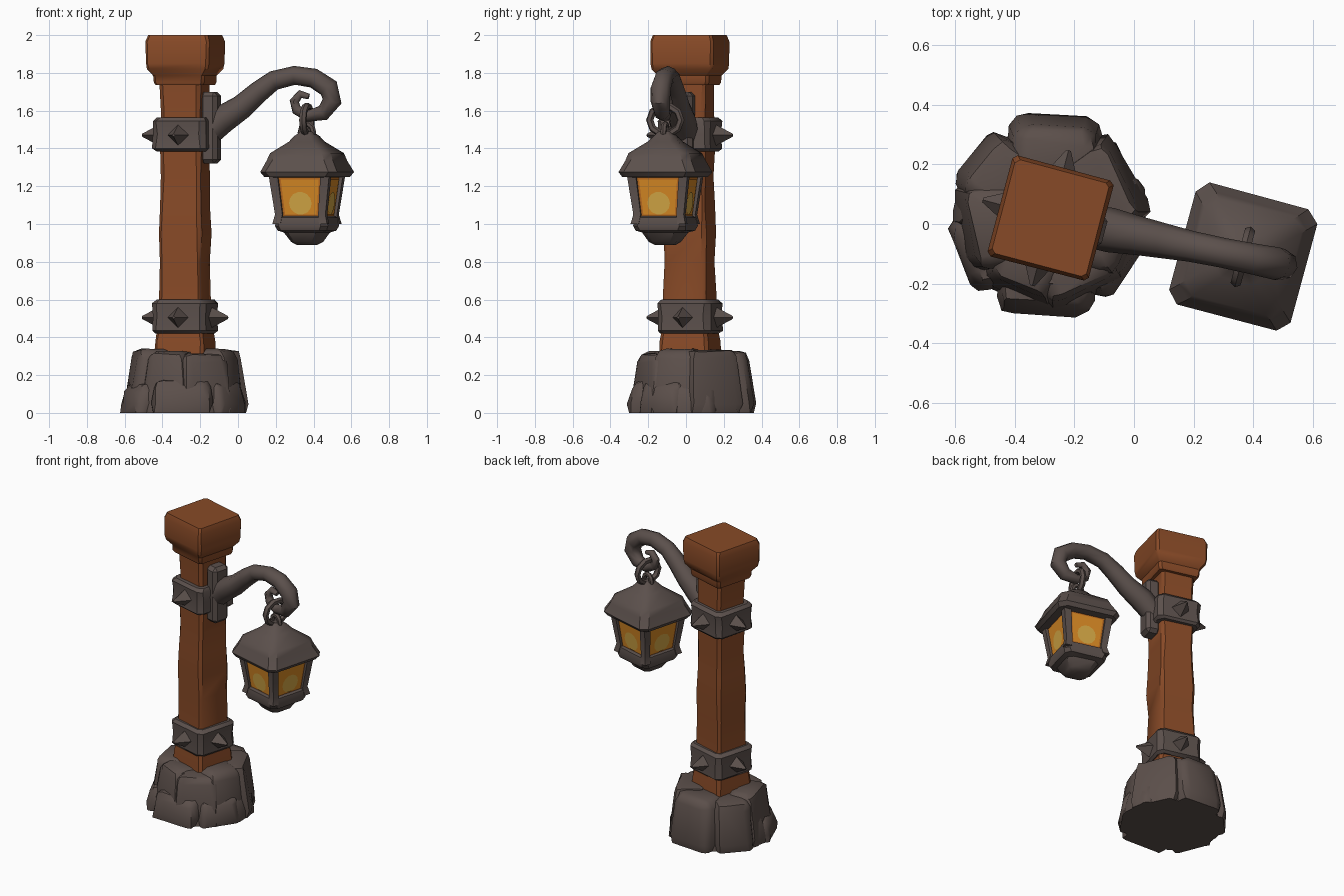
import bpy, bmesh, math, random
from mathutils import Matrix, Vector

if "Cube" in bpy.data.objects:
    bpy.data.objects.remove(bpy.data.objects["Cube"])

random.seed(4)
TURN = math.radians(-15)            # post and lantern are turned about z
POST = (-0.28, 0.02)
LAMP = (0.365, -0.11)


def material(name, rgb):
    m = bpy.data.materials.new(name)
    m.diffuse_color = (*rgb, 1)
    m.use_nodes = True
    m.node_tree.nodes["Principled BSDF"].inputs["Base Color"].default_value = m.diffuse_color
    return m


WOOD = material("wood brown", (0.245, 0.068, 0.020))
IRON = material("dark iron", (0.105, 0.080, 0.072))
STONE = material("dark stone", (0.105, 0.078, 0.069))
RIM = material("deep orange glass", (0.50, 0.15, 0.015))
AMBER = material("amber glass", (0.68, 0.25, 0.018))
GLOW = material("yellow glow", (0.66, 0.39, 0.06))


def finish(bm, name, mats, loc=(0, 0), rot=TURN, smooth=35, fix=True):
    if fix:
        bmesh.ops.recalc_face_normals(bm, faces=bm.faces[:])
    me = bpy.data.meshes.new(name)
    bm.to_mesh(me)
    bm.free()
    ob = bpy.data.objects.new(name, me)
    bpy.context.collection.objects.link(ob)
    for m in mats:
        me.materials.append(m)
    ob.location = (loc[0], loc[1], 0)
    ob.rotation_euler.z = rot
    if smooth:
        bpy.ops.object.select_all(action='DESELECT')
        ob.select_set(True)
        bpy.context.view_layer.objects.active = ob
        bpy.ops.object.shade_smooth_by_angle(angle=math.radians(smooth))
    return ob


def skin(bm, loops, closed=False):
    """Bridge equal vertex loops; cap the ends unless closed."""
    rows = [[bm.verts.new(p) for p in loop] for loop in loops]
    n = len(rows[0])
    pairs = list(zip(rows, rows[1:])) + ([(rows[-1], rows[0])] if closed else [])
    for a, b in pairs:
        for i in range(n):
            j = (i + 1) % n
            bm.faces.new((a[i], a[j], b[j], b[i]))
    if not closed:
        bm.faces.new(rows[0][::-1])
        bm.faces.new(rows[-1])


def loft(name, mat, loc, rings, chamfer=0.02, jitter=0.0):
    """Stack of corner-cut squares given as (z, half width)."""
    loops = []
    for z, h in rings:
        k = h - min(chamfer, h * 0.4)
        corners = [(h, -k), (h, k), (k, h), (-k, h), (-h, k), (-h, -k), (-k, -h), (k, -h)]
        loops.append([(x + random.uniform(-jitter, jitter),
                       y + random.uniform(-jitter, jitter), z) for x, y in corners])
    bm = bmesh.new()
    skin(bm, loops)
    return finish(bm, name, [mat], loc)


def tube(name, path, loc, rot, sides=8, closed=False):
    """Sweep a round section along (x, z, radius) points in the xz plane."""
    loops, n = [], len(path)
    for i, (x, z, r) in enumerate(path):
        a = path[(i - 1) % n] if closed else path[max(i - 1, 0)]
        b = path[(i + 1) % n] if closed else path[min(i + 1, n - 1)]
        t = Vector((b[0] - a[0], b[1] - a[1])).normalized()
        loops.append([(x - t.y * r * math.cos(s), r * math.sin(s), z + t.x * r * math.cos(s))
                      for s in (2 * math.pi * k / sides for k in range(sides))])
    bm = bmesh.new()
    skin(bm, loops, closed)
    return finish(bm, name, [IRON], loc, rot, 50)


def ring(name, z, rx, rz, r, rot):
    pts = [(rx * math.cos(a), z + rz * math.sin(a), r)
           for a in (2 * math.pi * k / 10 for k in range(10))]
    tube(name, pts, LAMP, rot, 6, True)


def rock(name, angle, reach, width, height):
    """Chunky bevelled block whose outer face lies at reach from the post."""
    bm = bmesh.new()
    bmesh.ops.create_cube(bm, size=1)
    for v in bm.verts:
        top = v.co.z > 0
        v.co.x = (reach if not top else reach - 0.045) if v.co.x > 0 else 0.08
        v.co.y *= width * (0.86 if top else 1)
        v.co.z = height if top else 0
        v.co.y += random.uniform(-0.015, 0.015)
    bmesh.ops.bevel(bm, geom=bm.edges[:], offset=0.05, segments=2, profile=0.5,
                    affect='EDGES')
    for v in bm.verts:
        if v.co.z > 0.01:
            v.co += Vector([random.uniform(-0.008, 0.008) for _ in range(3)])
            v.co.z = min(v.co.z, height)
        # widen the underside so the stone sits flat
        if v.co.z < 0.03:
            v.co.z = 0
    finish(bm, name, [STONE], (-0.285, 0.025), math.radians(angle), 40)


# Stone footing: core, tall stones, low stones
bm = bmesh.new()
skin(bm, [[(r * math.cos(k * math.pi / 7), r * math.sin(k * math.pi / 7), z)
           for k in range(14)] for z, r in ((0, 0.31), (0.1, 0.3), (0.31, 0.23))])
finish(bm, "footing_core", [STONE], (-0.285, 0.025), 0)
for i, (ang, reach, w) in enumerate([(28, 0.325, 0.30), (85, 0.345, 0.33), (140, 0.34, 0.27),
                                     (190, 0.31, 0.30), (245, 0.30, 0.28), (295, 0.31, 0.29),
                                     (340, 0.31, 0.27)]):
    rock(f"tall_stone_{i}", ang, reach, w, 0.34 - 0.012 * (i % 3))
for i, (ang, reach, w, h) in enumerate([(268, 0.34, 0.34, 0.18), (205, 0.345, 0.28, 0.16),
                                        (325, 0.335, 0.28, 0.18), (5, 0.335, 0.26, 0.17),
                                        (165, 0.33, 0.24, 0.19)]):
    rock(f"low_stone_{i}", ang, reach, w, h)

# Wooden post and its cap
loft("post", WOOD, POST, [(0.25, 0.14), (0.38, 0.134), (0.46, 0.122), (0.62, 0.118),
                          (0.8, 0.113), (0.95, 0.117), (1.1, 0.111), (1.25, 0.108),
                          (1.4, 0.11), (1.58, 0.107), (1.76, 0.112)], 0.018, 0.004)
loft("post_cap", WOOD, POST, [(1.735, 0.13), (1.75, 0.138), (1.785, 0.14), (1.82, 0.168),
                              (1.85, 0.173), (1.965, 0.175), (2.0, 0.163)], 0.014, 0.002)

# Iron bands with a stud on each side
for label, z0 in (("lower", 0.42), ("upper", 1.385)):
    loft(label + "_band", IRON, POST, [(z0, 0.132), (z0 + 0.015, 0.147), (z0 + 0.09, 0.143),
                                       (z0 + 0.16, 0.147), (z0 + 0.18, 0.13)], 0.028, 0.004)
    bm = bmesh.new()
    for k in range(4):
        if label == "upper" and k == 0:
            continue                # the arm plate sits here
        m = (Matrix.Rotation(k * math.pi / 2, 4, 'Z') @ Matrix.Translation((0.185, 0, z0 + 0.085))
             @ Matrix.Rotation(math.pi / 2, 4, 'Y'))
        bmesh.ops.create_cone(bm, cap_ends=True, segments=4, radius1=0.06, radius2=0.008,
                              depth=0.1, matrix=m)
    finish(bm, label + "_studs", [IRON], POST, TURN, 0)

# Wall plate of the arm
bm = bmesh.new()
bmesh.ops.create_cube(bm, size=1, matrix=Matrix.Translation((0.14, 0, 1.51))
                      @ Matrix.Diagonal((0.095, 0.12, 0.38, 1)))
bmesh.ops.bevel(bm, geom=bm.edges[:], offset=0.022, segments=1, affect='EDGES')
finish(bm, "arm_plate", [IRON], POST)

# Curved arm ending in a curl
arm = [(-0.17, 1.47, 0.07), (-0.08, 1.555, 0.075), (0.02, 1.62, 0.065), (0.11, 1.70, 0.058),
       (0.19, 1.76, 0.052), (0.30, 1.787, 0.05), (0.40, 1.772, 0.052), (0.48, 1.72, 0.055),
       (0.498, 1.65, 0.052), (0.45, 1.588, 0.042), (0.37, 1.572, 0.031), (0.31, 1.605, 0.028),
       (0.298, 1.65, 0.026), (0.33, 1.688, 0.022), (0.375, 1.675, 0.015)]
tube("arm", [((x + 0.28) / 0.98, z, r) for x, z, r in arm], POST, math.radians(-11.4))

# Hanging links
ring("hanging_ring", 1.55, 0.085, 0.075, 0.02, TURN + math.pi / 2)
ring("lantern_loop", 1.485, 0.035, 0.045, 0.016, TURN)

# Lantern roof and floor
loft("lantern_roof", IRON, LAMP, [(1.245, 0.15), (1.25, 0.195), (1.275, 0.212), (1.335, 0.183),
                                  (1.375, 0.168), (1.435, 0.085), (1.465, 0.058),
                                  (1.49, 0.03)], 0.04, 0.003)
loft("lantern_floor", IRON, LAMP, [(0.89, 0.05), (0.905, 0.075), (0.955, 0.105), (0.965, 0.135),
                                   (0.99, 0.146), (1.035, 0.138), (1.042, 0.12)], 0.03, 0.003)


# Glass body, with amber panes and a round glow on each side
def half(z):
    return 0.120 + (z - 1.03) * 0.12


loft("glass_body", RIM, LAMP, [(1.03, half(1.03)), (1.255, half(1.255))], 0.01)
pane = [(-0.086, 1.05), (0.086, 1.05), (0.104, 1.235), (-0.104, 1.235)]
disc = [(0.062 * math.cos(a), 1.11 + 0.06 * math.sin(a))
        for a in (2 * math.pi * k / 14 for k in range(14))]
bm = bmesh.new()
for k in range(4):
    turn = Matrix.Rotation(k * math.pi / 2, 3, 'Z')
    for slot, (outline, lift) in enumerate(((pane, 0.003), (disc, 0.006))):
        f = bm.faces.new([bm.verts.new(turn @ Vector((u, -half(z) - lift, z)))
                          for u, z in outline])
        f.material_index = slot
finish(bm, "panes", [AMBER, GLOW], LAMP, TURN, 0, False)

# Corner bars of the lantern
bm = bmesh.new()
for k in range(4):
    turn = Matrix.Rotation(k * math.pi / 2, 3, 'Z')
    loops = []
    for z, c, w in ((1.0, 0.128, 0.022), (1.05, 0.118, 0.02), (1.26, 0.142, 0.024)):
        loops.append([turn @ Vector((c + sx * w, c + sy * w, z))
                      for sx, sy in ((-1, -1), (1, -1), (1, 1), (-1, 1))])
    skin(bm, loops)
finish(bm, "corner_bars", [IRON], LAMP)
